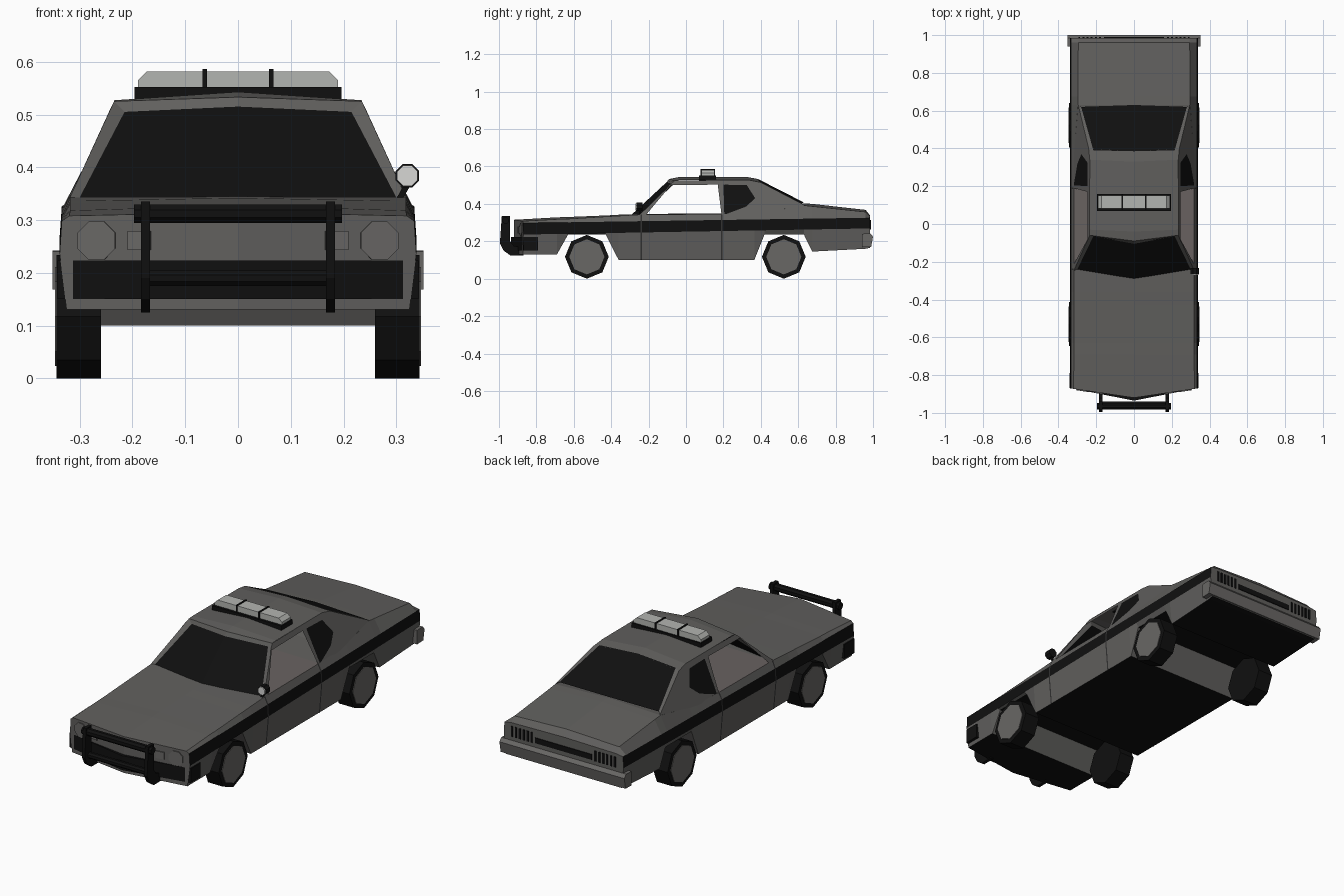
import bpy, bmesh, math
from mathutils import Vector

cube = bpy.data.objects.get("Cube")
if cube:
    bpy.data.objects.remove(cube)


def material(name, r, g, b):
    m = bpy.data.materials.new(name)
    m.use_nodes = True
    m.diffuse_color = (r, g, b, 1)
    m.node_tree.nodes["Principled BSDF"].inputs["Base Color"].default_value = (r, g, b, 1)
    return m


BODY = material("body grey", .118, .115, .11)
BLACK = material("black", .005, .005, .005)
TRIM = material("trim grey", .14, .135, .13)
LAMP = material("pale lamp", .45, .46, .44)
LENS = material("spotlight lens", .68, .68, .66)
SEAM = material("seam grey", .03, .03, .03)
CABIN = material("cabin grey", .14, .122, .118)


def finish(name, bm, *mats, recalc=True):
    if recalc:
        bmesh.ops.recalc_face_normals(bm, faces=bm.faces)
    me = bpy.data.meshes.new(name)
    bm.to_mesh(me)
    bm.free()
    for m in mats:
        me.materials.append(m)
    ob = bpy.data.objects.new(name, me)
    bpy.context.collection.objects.link(ob)
    return ob


def prism(name, outline, axis, a, b, mat):
    """Extrude a 2D outline along an axis: x uses (y,z), y uses (x,z), z uses (x,y)."""
    place = {"x": lambda p, t: (t, *p), "y": lambda p, t: (p[0], t, p[1]),
             "z": lambda p, t: (*p, t)}[axis]
    bm = bmesh.new()
    lo, hi = [[bm.verts.new(place(p, t)) for p in outline] for t in (a, b)]
    bm.faces.new(lo)
    bm.faces.new(hi)
    n = len(outline)
    for i in range(n):
        j = (i + 1) % n
        bm.faces.new((lo[i], lo[j], hi[j], hi[i]))
    return finish(name, bm, mat)


def box(name, x0, x1, y0, y1, z0, z1, mat):
    return prism(name, [(x0, y0), (x1, y0), (x1, y1), (x0, y1)], "z", z0, z1, mat)


def octagon(cu, cv, r, turn=0):
    return [(cu + r * math.cos(math.pi * (i + turn) / 4),
             cv + r * math.sin(math.pi * (i + turn) / 4)) for i in range(8)]


def panels(name, polys, mat, mirror=True):
    """Flat panels, mirrored in x and turned to face outwards."""
    bm = bmesh.new()
    for poly in polys:
        for s in ((1, -1) if mirror else (1,)):
            f = bm.faces.new([bm.verts.new((s * x, y, z)) for x, y, z in poly])
            f.normal_update()
            if f.normal.dot(f.calc_center_median() - Vector((0, .1, .3))) < 0:
                f.normal_flip()
    return finish(name, bm, mat, recalc=False)


# Lower body: sections along y of (y, bottom z, shoulder x, shoulder z, centre z)
STATIONS = [(-.87, .13, .32, .308, .315), (-.69, .13, .318, .318, .328),
            (-.63, .237, .318, .32, .33), (-.43, .237, .318, .332, .338),
            (-.36, .1, .318, .336, .342), (-.24, .1, .318, .343, .346),
            (.2, .1, .318, .346, .35), (.365, .1, .315, .35, .365),
            (.42, .237, .313, .355, .38), (.63, .237, .297, .392, .403),
            (.675, .145, .296, .387, .4), (.96, .16, .295, .357, .368),
            (.985, .165, .295, .332, .337)]


def section(y, zb, xt, zt, zc):
    t = (y + .87) / 1.855
    nose = .05 * max(0, (-y - .69) / .18)
    half = [(0, zb), (.325, zb), (.338, .236 + .033 * t), (.334, .298 + .028 * t),
            (xt, zt), (0, zc)]
    return [(x, y - nose * (1 - x / .338), z) for x, z in half]


bm = bmesh.new()
for s in (1, -1):
    rows = [[bm.verts.new((s * x, y, z)) for x, y, z in section(*st)] for st in STATIONS]
    for i in range(len(rows) - 1):
        slope = abs(STATIONS[i][1] - STATIONS[i + 1][1]) > .05
        for k in range(5):
            f = bm.faces.new((rows[i][k], rows[i + 1][k], rows[i + 1][k + 1], rows[i][k + 1]))
            if k == 2 or (k == 0 and not slope):
                f.material_index = 1
            elif k == 4 and STATIONS[i][0] == -.24:
                f.material_index = 2
    bm.faces.new(rows[0])
    bm.faces.new(rows[-1])
bmesh.ops.remove_doubles(bm, verts=bm.verts, dist=.0001)
finish("lower_body", bm, BODY, BLACK, CABIN)

# Door seams hugging the side
for y, label in ((-.24, "front"), (.19, "rear")):
    st = (y, .1, .318, .344, .346)
    edge = [(x + .0015, z) for x, _, z in section(*st)[1:5]]
    panels(label + "_door_seam", [[(a[0], y - .004, a[1]), (a[0], y + .004, a[1]),
                                   (b[0], y + .004, b[1]), (b[0], y - .004, b[1])]
                                  for a, b in zip(edge, edge[1:])], SEAM)


# Cabin sides lie on one leaning plane
def side(*pts):
    return [(.235 + (.525 - z) * .46, y, z) for y, z in pts]


panels("window_pillars", [
    side((-.25, .34), (-.215, .34), (-.09, .5), (-.06, .525)),
    side((-.06, .525), (-.09, .5), (.17, .503), (.175, .527)),
    side((.175, .527), (.17, .503), (.325, .5), (.34, .527)),
    side((.17, .503), (.19, .342), (.205, .342), (.2, .503)),
    side((.325, .5), (.34, .527), (.4, .515), (.37, .43)),
    side((.37, .43), (.4, .515), (.63, .395), (.63, .34), (.32, .385)),
    side((.32, .385), (.63, .34), (.205, .342)),
    [(.3, -.24, .343), (.32, -.25, .34), (.235, -.06, .525), (.215, -.065, .505)],
    [(.215, .39, .521), (.24, .4, .515), (.295, .63, .395), (.28, .62, .403)],
], BODY)
panels("quarter_window", [side((.2, .503), (.325, .5), (.37, .43), (.32, .385), (.205, .342))], BLACK)
panels("windshield", [[(0, -.29, .343), (.3, -.24, .343), (.215, -.065, .505), (0, -.105, .515)]], BLACK)
panels("rear_window", [[(0, .385, .533), (.215, .39, .521), (.28, .62, .403), (0, .63, .408)]], BLACK)

ROOF = [((0, -.105, .515), (.215, -.065, .505)), ((0, -.09, .533), (.235, -.06, .525)),
        ((0, -.04, .543), (.235, -.03, .527)), ((0, .33, .543), (.234, .34, .527)),
        ((0, .385, .533), (.24, .4, .515))]
panels("roof", [[a[0], a[1], b[1], b[0]] for a, b in zip(ROOF, ROOF[1:])], BODY)

# Wheels
for s, name in ((1, "left"), (-1, "right")):
    for y, end in ((-.53, "front"), (.523, "rear")):
        prism(f"{end}_{name}_tyre", octagon(y, .117, .117), "x", s * .26, s * .344, BLACK)
        prism(f"{end}_{name}_hub", octagon(y, .117, .094), "x", s * .34, s * .347, TRIM)

# Bumpers
prism("front_bumper", [(-.342, -.79), (-.342, -.868), (0, -.935), (.342, -.868), (.342, -.79)],
      "z", .15, .223, BLACK)
prism("rear_bumper", [(.94, .24), (.985, .242), (1.0, .225), (.99, .17), (.94, .168)],
      "x", -.352, .352, TRIM)

# Push bar
bar = [(-.985, .335), (-.94, .335), (-.94, .2), (-.92, .175), (-.87, .165), (-.87, .125),
       (-.94, .125), (-.975, .15), (-.995, .19)]
for s in (1, -1):
    prism("push_bar_upright", bar, "x", s * .167, s * .184, BLACK)
prism("push_bar_top_tube", octagon(-.965, .312, .019, .5), "x", -.197, .197, BLACK)
prism("push_bar_lower_tube", octagon(-.955, .19, .016, .5), "x", -.177, .177, BLACK)

# Headlights and parking lights, set along the angled nose
for s in (1, -1):
    for name, x, outline, y in (
            ("headlight", .268, octagon(0, 0, .039, .5), -.8805),
            ("parking_light", .187, [(-.022, -.018), (.022, -.018), (.022, .018), (-.022, .018)], -.8925)):
        ob = prism(name, outline, "y", -.005, .004, TRIM)
        ob.location = (s * x, y, .261)
        ob.rotation_euler.z = s * math.atan(.05 / .338)

# Tail lights: dark centre panel and upright slats
box("tail_panel", -.16, .16, .982, .989, .265, .292, BLACK)
for s in (1, -1):
    for i in range(6):
        x = s * (.18 + i * .022)
        box("tail_slat", x - .005, x + .005, .982, .989, .262, .315, BLACK)

# Roof light bar
box("light_bar_base", -.196, .196, .07, .16, .526, .552, BLACK)
prism("light_bar_lens", [(-.19, .55), (.19, .55), (.19, .565), (.172, .582), (-.172, .582), (-.19, .565)],
      "y", .082, .152, LAMP)
for x in (-.063, .063):
    box("light_bar_divider", x - .004, x + .004, .078, .156, .55, .586, BLACK)

# Spotlight on the left windshield pillar
prism("spotlight_housing", octagon(.321, .384, .024, .5), "y", -.265, -.232, BLACK)
prism("spotlight_lens", octagon(.321, .384, .021, .5), "y", -.271, -.262, LENS)
prism("spotlight_stalk", [(.3, .34), (.31, .336), (.328, .368), (.316, .37)], "y", -.25, -.24, BLACK)
